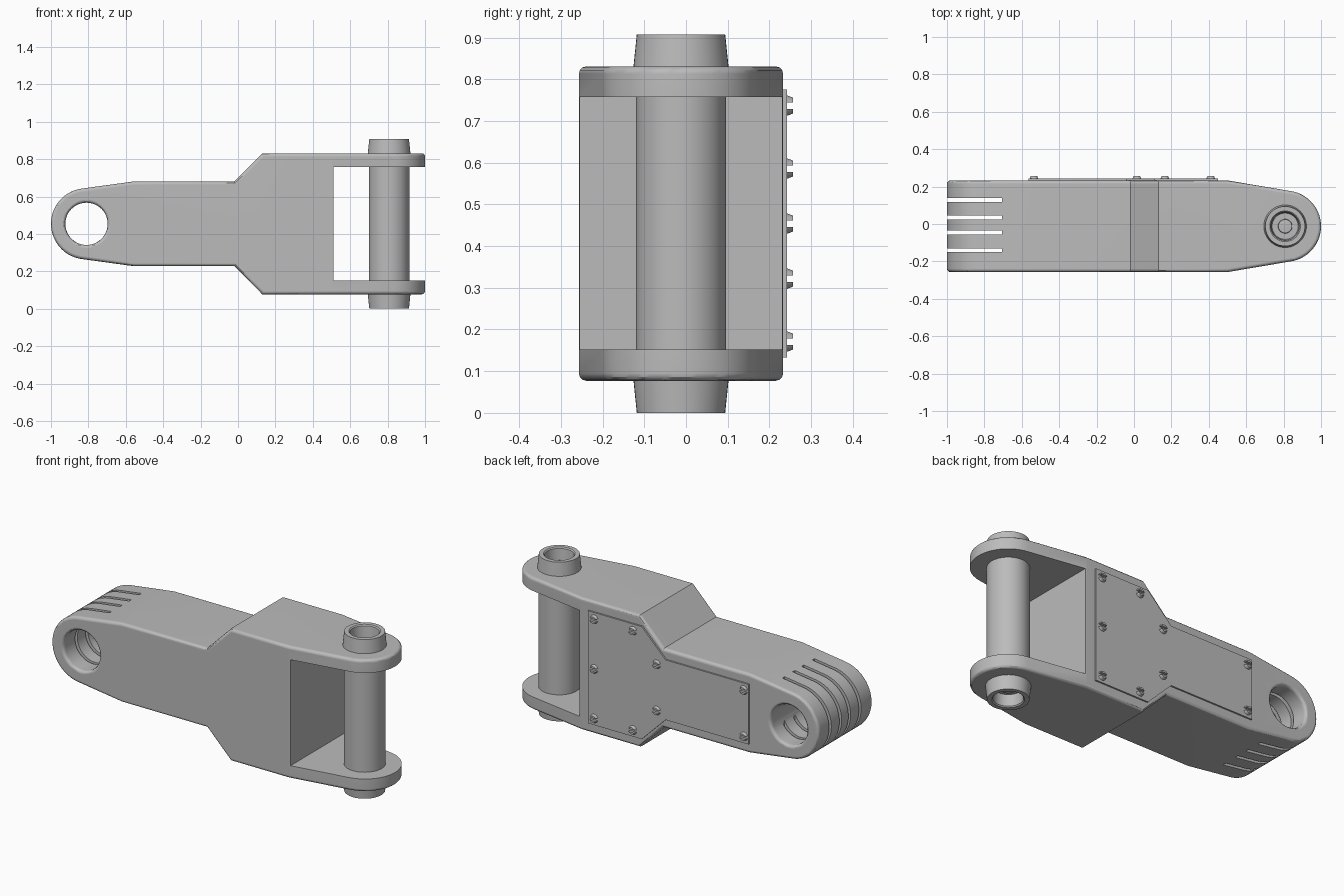
import bpy, bmesh
from math import sin, cos, radians, pi

MID = 0.454      # height of the symmetry plane
Y0 = -0.012      # depth of the body centre plane
HALF = 0.245     # half depth of the body

if "Cube" in bpy.data.objects:
    bpy.data.objects.remove(bpy.data.objects["Cube"], do_unlink=True)

grey = bpy.data.materials.new("plain grey")
grey.use_nodes = True
grey.diffuse_color = (0.5, 0.5, 0.5, 1)
grey.node_tree.nodes["Principled BSDF"].inputs["Base Color"].default_value = (0.5, 0.5, 0.5, 1)


def along_y(u, v, w):
    return (u, w, v)


def along_z(u, v, w):
    return (u, v, w)


def arc(cu, cv, r, start, end, n):
    angles = [radians(start + (end - start) * i / n) for i in range(n + 1)]
    return [(cu + r * cos(a), cv + r * sin(a)) for a in angles]


def add_prism(bm, pts, place, lo, hi, top_pts=None):
    a = [bm.verts.new(place(u, v, lo)) for u, v in pts]
    b = [bm.verts.new(place(u, v, hi)) for u, v in top_pts or pts]
    bm.faces.new(a)
    bm.faces.new(b[::-1])
    for i in range(len(a)):
        j = (i + 1) % len(a)
        bm.faces.new((a[i], b[i], b[j], a[j]))


def make(name, bm):
    bmesh.ops.recalc_face_normals(bm, faces=bm.faces[:])
    mesh = bpy.data.meshes.new(name)
    bm.to_mesh(mesh)
    bm.free()
    mesh.materials.append(grey)
    obj = bpy.data.objects.new(name, mesh)
    bpy.context.scene.collection.objects.link(obj)
    return obj


def prism(name, pts, place, lo, hi):
    bm = bmesh.new()
    add_prism(bm, pts, place, lo, hi)
    return make(name, bm)


def select(obj):
    bpy.ops.object.select_all(action='DESELECT')
    obj.select_set(True)
    bpy.context.view_layer.objects.active = obj


def apply(obj, kind, **settings):
    mod = obj.modifiers.new(kind.lower(), kind)
    for key, value in settings.items():
        setattr(mod, key, value)
    select(obj)
    bpy.ops.object.modifier_apply(modifier=mod.name)


def boolean(obj, cutter, operation='DIFFERENCE'):
    apply(obj, 'BOOLEAN', operation=operation, object=cutter, solver='EXACT')
    bpy.data.objects.remove(cutter, do_unlink=True)


def smooth(obj, weighted=True):
    select(obj)
    bpy.ops.object.shade_smooth_by_angle(angle=radians(30))
    if weighted:
        apply(obj, 'WEIGHTED_NORMAL', keep_sharp=True)


def rect(u0, u1, v0, v1):
    return [(u0, v0), (u1, v0), (u1, v1), (u0, v1)]


def mirrored(upper, axis):
    return upper + [(u, 2 * axis - v) for u, v in reversed(upper)]


# Link body: side outline crossed with the top outline
side = mirrored([(1.2, 0.831), (0.13, 0.831), (-0.02, 0.68), (-0.56, 0.68)], MID)
side = side[:4] + arc(-0.81, MID, 0.19, 98, 262, 28) + side[4:]
top = [(-1.2, Y0 - HALF), (0.5, Y0 - HALF)]
top += arc(0.81, Y0, 0.19, -82, 82, 28)
top += [(0.5, Y0 + HALF), (-1.2, Y0 + HALF)]
body = prism("link_body", side, along_y, -0.5, 0.5)
boolean(body, prism("top_outline", top, along_z, -0.2, 1.2), 'INTERSECT')

# Eye hole, then rounded outer edges
boolean(body, prism("eye_cutter", arc(-0.81, MID, 0.113, 0, 352.5, 47), along_y, -0.6, 0.6))
apply(body, 'BEVEL', width=0.018, segments=3, limit_method='ANGLE', angle_limit=radians(55))

# Fork opening
boolean(body, prism("fork_cutter", rect(0.51, 1.3, 0.152, 0.757), along_y, -0.6, 0.6))

# Four slots through the eye end
for y in (0.128, 0.035, -0.046, -0.141):
    boolean(body, prism("slot_cutter", rect(-1.2, -0.705, y - 0.01, y + 0.01), along_z, -0.2, 1.2))
smooth(body)

# Cross pin with flared collars and recessed ends
half = [(0, 0.402), (0.036, 0.398), (0.038, 0.385), (0.07, 0.385), (0.076, 0.448),
        (0.082, MID), (0.106, MID), (0.114, 0.376), (0.108, 0.37)]
profile = half + [(r, -z) for r, z in reversed(half)]
bm = bmesh.new()
verts = [bm.verts.new((0.808 + r, Y0, MID + z)) for r, z in profile]
edges = [bm.edges.new(pair) for pair in zip(verts, verts[1:])]
bmesh.ops.spin(bm, geom=verts + edges, cent=(0.808, Y0, 0), axis=(0, 0, 1),
               angle=2 * pi, steps=48)
bmesh.ops.remove_doubles(bm, verts=bm.verts[:], dist=0.0001)
smooth(make("cross_pin", bm), False)

# Cover plate on the back
back = Y0 + HALF
plate_top = [(0.45, 0.775), (0.11, 0.775), (-0.04, 0.625), (-0.565, 0.625)]
prism("cover_plate", mirrored(plate_top, MID), along_y, back - 0.005, back + 0.009)

# Slotted screw heads, two tapered halves each
spots = [(x, MID + s * h) for x, h in ((-0.535, 0.132), (0.015, 0.132), (0.165, 0.283), (0.41, 0.283))
         for s in (1, -1)] + [(0.41, MID)]
bm = bmesh.new()
for x, z in spots:
    for turn in (0, 180):
        base = arc(x, z, 0.025, turn + 18, turn + 162, 10)
        cap = arc(x, z, 0.019, turn + 24, turn + 156, 10)
        add_prism(bm, base, along_y, back + 0.008, back + 0.024, cap)
smooth(make("cover_screws", bm), False)
